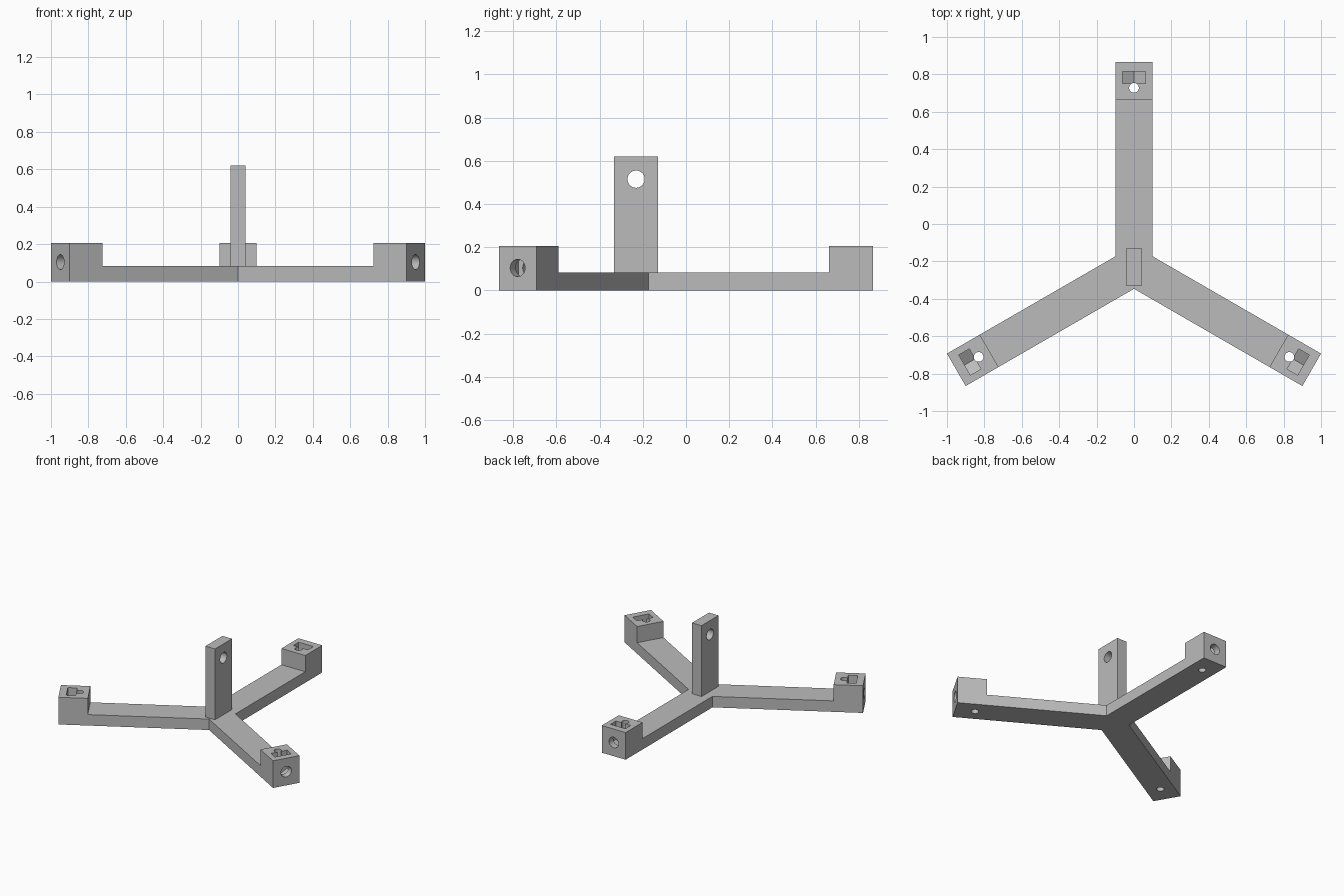
import bpy, bmesh, math
from mathutils import Matrix, Vector

if "Cube" in bpy.data.objects:
    bpy.data.objects.remove(bpy.data.objects["Cube"])

HUB = Vector((0, -0.231, 0))
W, BLOCK_IN, ARM_END = 0.1, 0.894, 1.097      # half width, block start, arm tip
ARM_H, BLOCK_H, POST_H = 0.083, 0.206, 0.62
HOLE_Z, HOLE_R = 0.104, 0.04
ANGLES = [math.radians(a) for a in (90, 210, 330)]

grey = bpy.data.materials.new("grey_plastic")
grey.diffuse_color = (0.5, 0.5, 0.5, 1)
grey.use_nodes = True
grey.node_tree.nodes["Principled BSDF"].inputs["Base Color"].default_value = grey.diffuse_color


def make(name, bm):
    bmesh.ops.recalc_face_normals(bm, faces=bm.faces)
    mesh = bpy.data.meshes.new(name)
    bm.to_mesh(mesh)
    bm.free()
    ob = bpy.data.objects.new(name, mesh)
    bpy.context.collection.objects.link(ob)
    mesh.materials.append(grey)
    return ob


def rod(bm, centre, axis, radius, length, sides=32, spin=0.0):
    """Prism or cylinder centred on a point along an axis."""
    turn = Vector((0, 0, 1)).rotation_difference(Vector(axis)).to_matrix().to_4x4()
    m = Matrix.Translation(centre) @ turn @ Matrix.Rotation(spin, 4, 'Z')
    bmesh.ops.create_cone(bm, cap_ends=True, segments=sides, radius1=radius,
                          radius2=radius, depth=length, matrix=m)


def box(bm, centre, size):
    m = Matrix.Translation(centre) @ Matrix.Diagonal((*size, 1))
    bmesh.ops.create_cube(bm, size=1, matrix=m)


def cut(ob, cutter):
    cutter.hide_render = True
    cutter.hide_set(True)
    mod = ob.modifiers.new("cut", 'BOOLEAN')
    mod.operation, mod.solver, mod.object = 'DIFFERENCE', 'EXACT', cutter


def smooth(ob):
    bpy.ops.object.select_all(action='DESELECT')
    bpy.context.view_layer.objects.active = ob
    ob.select_set(True)
    for mod in list(ob.modifiers):
        bpy.ops.object.modifier_apply(modifier=mod.name)
    bpy.ops.object.shade_smooth_by_angle(angle=math.radians(30))


# Three-armed base outline: each arm's two corners, then the notch to the next arm
bm = bmesh.new()
outline = []
for a in ANGLES:
    d, side = Vector((math.cos(a), math.sin(a), 0)), Vector((-math.sin(a), math.cos(a), 0))
    n = a + math.radians(60)
    outline += [HUB + d * BLOCK_IN - side * W, HUB + d * BLOCK_IN + side * W,
                HUB + Vector((math.cos(n), math.sin(n), 0)) * W / math.sin(math.radians(60))]
low = [bm.verts.new(p) for p in outline]
top = [bm.verts.new(p + Vector((0, 0, ARM_H))) for p in outline]
bm.faces.new(low)
bm.faces.new(top)
for i in range(9):
    j = (i + 1) % 9
    if i % 3:
        bm.faces.new((low[i], low[j], top[j], top[i]))

# Raised end blocks grow out of the open arm ends
for k, a in enumerate(ANGLES):
    d = Vector((math.cos(a), math.sin(a), 0)) * (ARM_END - BLOCK_IN)
    rise = Vector((0, 0, BLOCK_H))
    b0, b1, t0, t1 = low[3 * k], low[3 * k + 1], top[3 * k], top[3 * k + 1]
    o0, o1 = bm.verts.new(b0.co + d), bm.verts.new(b1.co + d)
    u0, u1 = bm.verts.new(b0.co + rise), bm.verts.new(b1.co + rise)
    v0, v1 = bm.verts.new(o0.co + rise), bm.verts.new(o1.co + rise)
    for f in ((b0, b1, o1, o0), (u0, u1, v1, v0), (o0, o1, v1, v0),
              (t0, t1, u1, u0), (b0, o0, v0, u0, t0), (b1, o1, v1, u1, t1)):
        bm.faces.new(f)
bmesh.ops.recalc_face_normals(bm, faces=bm.faces)
bmesh.ops.dissolve_limit(bm, angle_limit=0.01, verts=bm.verts, edges=bm.edges)
base = make("base_arms", bm)

# Bolt hole, nut slot with a pointed floor, and vertical pin hole in each block
for a in ANGLES:
    d = Vector((math.cos(a), math.sin(a), 0))
    turn = Matrix.Translation(HUB) @ Matrix.Rotation(a, 4, 'Z')

    bm = bmesh.new()
    x0, x1, half = 0.981, 1.046, 0.062
    section = [(-half, 0.3), (-half, HOLE_Z - 0.036), (0, HOLE_Z - 0.072),
               (half, HOLE_Z - 0.036), (half, 0.3)]
    ends = [[bm.verts.new((x, y, z)) for y, z in section] for x in (x0, x1)]
    for e in ends:
        bm.faces.new(e)
    for i in range(5):
        j = (i + 1) % 5
        bm.faces.new((ends[0][i], ends[0][j], ends[1][j], ends[1][i]))
    bm.transform(turn)
    cut(base, make("nut_slot_cutter", bm))

    bm = bmesh.new()
    rod(bm, HUB + d * 1.045 + Vector((0, 0, HOLE_Z)), d, HOLE_R, 0.21)
    cut(base, make("bolt_hole_cutter", bm))

    bm = bmesh.new()
    rod(bm, HUB + d * 0.959 + Vector((0, 0, 0.1)), (0, 0, 1), 0.026, 0.5)
    cut(base, make("pin_hole_cutter", bm))
smooth(base)

# Upright post with a cross hole near the top
bm = bmesh.new()
box(bm, HUB + Vector((0, 0, (ARM_H + POST_H) / 2)), (0.08, 0.203, POST_H - ARM_H))
post = make("upright_post", bm)
bm = bmesh.new()
rod(bm, HUB + Vector((0, 0, 0.515)), (1, 0, 0), HOLE_R, 0.4)
cut(post, make("post_hole_cutter", bm))
smooth(post)
